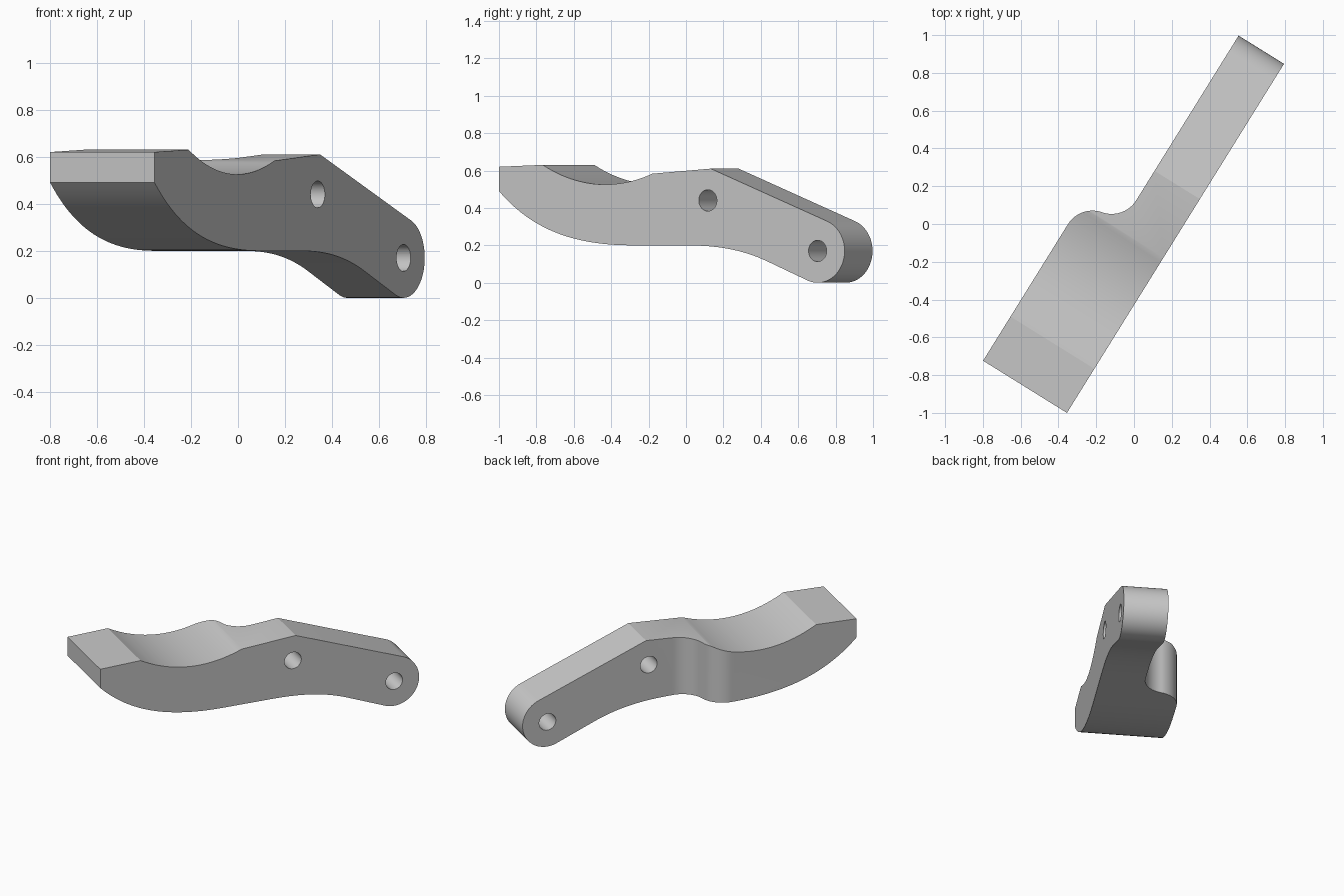
import bpy, bmesh, math
from mathutils import Matrix, Vector

cube = bpy.data.objects.get("Cube")
if cube:
    bpy.data.objects.remove(cube, do_unlink=True)

WIDE, NARROW = 0.523, 0.283
END, END_R, HOLE_R = (2.006, 0.17), 0.17, 0.057

grey = bpy.data.materials.new("plain grey")
grey.use_nodes = True
colour = (0.58, 0.58, 0.58, 1)
grey.diffuse_color = colour
grey.node_tree.nodes["Principled BSDF"].inputs["Base Color"].default_value = colour


def arc(centre, r, start, stop, n=24):
    angles = [math.radians(start + (stop - start) * i / n) for i in range(n + 1)]
    return [(centre[0] + r * math.cos(a), centre[1] + r * math.sin(a)) for a in angles]


def bezier(a, b, c, d, n=24):
    points = []
    for i in range(n + 1):
        t = i / n
        s = 1 - t
        points.append(tuple(s**3 * p + 3 * s * s * t * q + 3 * s * t * t * u + t**3 * v
                            for p, q, u, v in zip(a, b, c, d)))
    return points


def prism(name, outline, place, low, high):
    """Extrude a 2D outline; place(u, v, t) gives the local position."""
    bm = bmesh.new()
    rings = [[bm.verts.new(place(u, v, t)) for u, v in outline] for t in (low, high)]
    bm.faces.new(rings[0])
    bm.faces.new(rings[1])
    n = len(outline)
    for i in range(n):
        j = (i + 1) % n
        bm.faces.new((rings[0][i], rings[0][j], rings[1][j], rings[1][i]))
    bmesh.ops.recalc_face_normals(bm, faces=bm.faces)
    mesh = bpy.data.meshes.new(name)
    bm.to_mesh(mesh)
    bm.free()
    mesh.materials.append(grey)
    obj = bpy.data.objects.new(name, mesh)
    bpy.context.collection.objects.link(obj)
    return obj


def side(u, v, t):
    return (u, t, v)


def plan(u, v, t):
    return (u, v, t)


# Side profile: dished top, sloping tail with a round end, curved belly
profile = [(0, 0.62)]
profile += bezier((0.275, 0.63), (0.50, 0.505), (0.74, 0.495), (0.966, 0.583))
profile += [(1.333, 0.61)]
profile += arc(END, END_R, 68, -112, 40)
profile += bezier((1.68, 0.118), (1.47, 0.20), (1.28, 0.20), (1.12, 0.20))
profile += bezier((0.84, 0.20), (0.46, 0.20), (0.20, 0.29), (0, 0.49))
arm = prism("lever_arm", profile, side, -0.1, WIDE + 0.1)

# Plan outline: wide head stepping to the narrow tail through two equal arcs
r = 0.154
outline = [(-0.1, 0), (2.4, 0), (2.4, NARROW)]
outline += arc((1.15, NARROW + r), r, 270, 193, 20)
outline += arc((0.85, WIDE - r), r, 13, 90, 20)[1:]
outline += [(-0.1, WIDE)]
cutters = [("INTERSECT", prism("plan_cutter", outline, plan, -0.2, 1))]

# Two pin holes
for name, centre in (("middle_hole_cutter", (1.315, 0.44)), ("end_hole_cutter", END)):
    circle = arc(centre, HOLE_R, 0, 360, 48)[:-1]
    cutters.append(("DIFFERENCE", prism(name, circle, side, -0.2, 1)))

bpy.ops.object.select_all(action="DESELECT")
bpy.context.view_layer.objects.active = arm
arm.select_set(True)
for operation, cutter in cutters:
    mod = arm.modifiers.new(cutter.name, "BOOLEAN")
    mod.operation, mod.solver, mod.object = operation, "EXACT", cutter
    bpy.ops.object.modifier_apply(modifier=mod.name)
    bpy.data.objects.remove(cutter, do_unlink=True)

# Turn the arm to lie diagonally on the ground
along = Vector((0.528, 0.849, 0)).normalized()
across = Vector((-along.y, along.x, 0))
frame = Matrix((along, across, (0, 0, 1))).transposed().to_4x4()
frame.translation = (-0.355, -1.0, 0)
arm.data.transform(frame)
bpy.ops.object.shade_smooth_by_angle(angle=math.radians(25))
